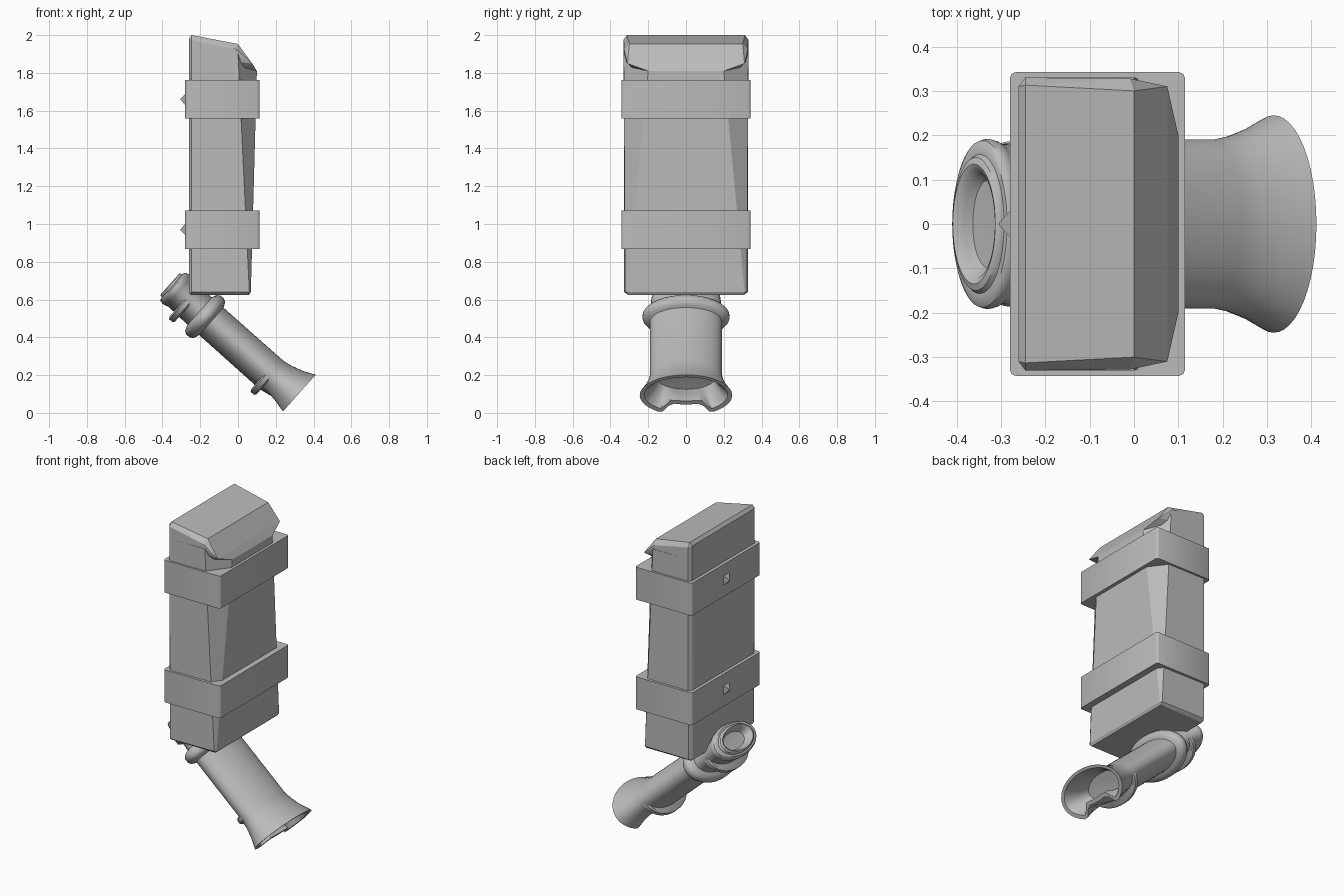
import bpy, bmesh, math
from mathutils import Vector, Matrix

grey = bpy.data.materials.new("plain_grey")
grey.diffuse_color = (0.5, 0.5, 0.5, 1)


def finish(name, bm, smooth=None):
    bmesh.ops.recalc_face_normals(bm, faces=bm.faces[:])
    mesh = bpy.data.meshes.new(name)
    bm.to_mesh(mesh)
    bm.free()
    mesh.materials.append(grey)
    ob = bpy.data.objects.new(name, mesh)
    bpy.context.collection.objects.link(ob)
    if smooth:
        bpy.ops.object.select_all(action='DESELECT')
        ob.select_set(True)
        bpy.context.view_layer.objects.active = ob
        bpy.ops.object.shade_smooth_by_angle(angle=math.radians(smooth))
    return ob


def mirrored_hull(name, points):
    """Faceted solid around points mirrored in y."""
    bm = bmesh.new()
    for x, y, z in points:
        for s in (-1, 1):
            bm.verts.new((x, s * y, z))
    res = bmesh.ops.convex_hull(bm, input=bm.verts[:])
    loose = [v for v in bm.verts if not v.link_faces]
    bmesh.ops.delete(bm, geom=loose, context='VERTS')
    bmesh.ops.dissolve_limit(bm, angle_limit=math.radians(1.5),
                             verts=bm.verts[:], edges=bm.edges[:])
    return finish(name, bm)


# tilted frame of the tube: D runs down its length, P points across it
D = Vector((0.747, 0, -0.665))
P = Vector((0.665, 0, 0.747))


def loft(name, rings, lower_only=False, segs=48):
    """Oval rings: (t along, n centre, half n, half y, notch)."""
    bm = bmesh.new()
    loops = []
    for t, n0, hn, hy, notch in rings:
        loop = []
        for i in range(segs):
            a = 2 * math.pi * i / segs
            y, c = hy * math.sin(a), math.cos(a)
            if lower_only:
                c = min(c, 0.1)
            n = n0 + hn * c
            if c < 0:
                n += notch * max(0, min(1, (0.13 - abs(y)) / 0.05))
            loop.append(bm.verts.new(D * t + P * n + Vector((0, y, 0))))
        loops.append(loop)
    for a, b in zip(loops, loops[1:]):
        for i in range(segs):
            j = (i + 1) % segs
            bm.faces.new((a[i], a[j], b[j], b[i]))
    bm.faces.new(loops[0])
    bm.faces.new(loops[-1])
    return finish(name, bm, 40)


# main case, with front corner cuts that narrow downwards
mirrored_hull("case_body", [
    (-0.26, 0.31, 1.90), (-0.245, 0.33, 1.90), (0.0, 0.33, 1.90), (0.10, 0.20, 1.81),
    (-0.26, 0.305, 0.64), (-0.245, 0.327, 0.64), (0.06, 0.322, 0.64), (0.068, 0.31, 0.64),
    (-0.25, 0.305, 0.625), (0.058, 0.307, 0.625)])
# sloping head that overhangs the corner cuts
mirrored_hull("case_head", [
    (-0.245, 0.313, 2.0), (-0.26, 0.31, 1.98), (-0.245, 0.33, 1.975),
    (-0.01, 0.328, 1.925), (0.0, 0.30, 1.953), (0.075, 0.31, 1.85), (0.10, 0.20, 1.81),
    (-0.26, 0.31, 1.88), (-0.245, 0.33, 1.88), (-0.01, 0.328, 1.90), (-0.1, 0.2, 1.75)])

# straps and their studs
for label, z in (("lower", 0.97), ("upper", 1.66)):
    bm = bmesh.new()
    bmesh.ops.create_cube(bm, size=1, matrix=Matrix.Translation((-0.0825, 0, z))
                          @ Matrix.Diagonal((0.395, 0.685, 0.204, 1)))
    upright = [e for e in bm.edges if abs(e.verts[0].co.z - e.verts[1].co.z) > 0.1]
    bmesh.ops.bevel(bm, geom=upright, offset=0.014, segments=2, profile=0.5, affect='EDGES')
    finish(label + "_strap", bm, 50)

    bm = bmesh.new()
    place = (Matrix.Translation((-0.289, 0, z)) @ Matrix.Rotation(-math.pi / 2, 4, 'Y')
             @ Matrix.Rotation(math.pi / 4, 4, 'Z'))
    bmesh.ops.create_cone(bm, cap_ends=True, segments=4, radius1=0.05, radius2=0.004,
                          depth=0.03, matrix=place)
    finish(label + "_stud", bm)

# oval tube: dished cap, rolled rim, collar, long neck, hollow flared mouth
loft("tube", [
    (-0.680, 0.270, 0.020, 0.040, 0), (-0.682, 0.270, 0.050, 0.098, 0),
    (-0.700, 0.270, 0.058, 0.113, 0), (-0.717, 0.270, 0.064, 0.122, 0),
    (-0.723, 0.270, 0.072, 0.135, 0), (-0.718, 0.270, 0.079, 0.150, 0),
    (-0.706, 0.270, 0.083, 0.157, 0), (-0.706, 0.270, 0.093, 0.175, 0),
    (-0.698, 0.270, 0.101, 0.188, 0), (-0.682, 0.270, 0.104, 0.192, 0),
    (-0.664, 0.270, 0.101, 0.188, 0), (-0.650, 0.270, 0.095, 0.180, 0),
    (-0.510, 0.268, 0.097, 0.186, 0), (-0.505, 0.266, 0.112, 0.202, 0),
    (-0.497, 0.265, 0.128, 0.219, 0), (-0.480, 0.265, 0.137, 0.230, 0),
    (-0.458, 0.265, 0.137, 0.230, 0), (-0.441, 0.265, 0.128, 0.219, 0),
    (-0.433, 0.266, 0.112, 0.202, 0), (-0.428, 0.268, 0.097, 0.190, 0),
    (0.000, 0.268, 0.098, 0.190, 0), (0.050, 0.270, 0.106, 0.198, 0.015),
    (0.110, 0.274, 0.121, 0.217, 0.04), (0.173, 0.279, 0.145, 0.245, 0.08),
    (0.172, 0.282, 0.124, 0.221, 0.08), (0.130, 0.278, 0.100, 0.190, 0.055),
    (0.080, 0.274, 0.084, 0.165, 0.025), (0.030, 0.270, 0.076, 0.150, 0),
    (0.025, 0.270, 0.010, 0.020, 0)])

# half ridges on the underside of the tube
for name, t in (("cap_ridge", -0.59), ("mouth_ridge", -0.012)):
    loft(name, [(t - 0.020, 0.25, 0.11, 0.178, 0), (t - 0.012, 0.25, 0.122, 0.186, 0),
                (t + 0.012, 0.25, 0.122, 0.186, 0), (t + 0.020, 0.25, 0.11, 0.178, 0)],
         lower_only=True)
